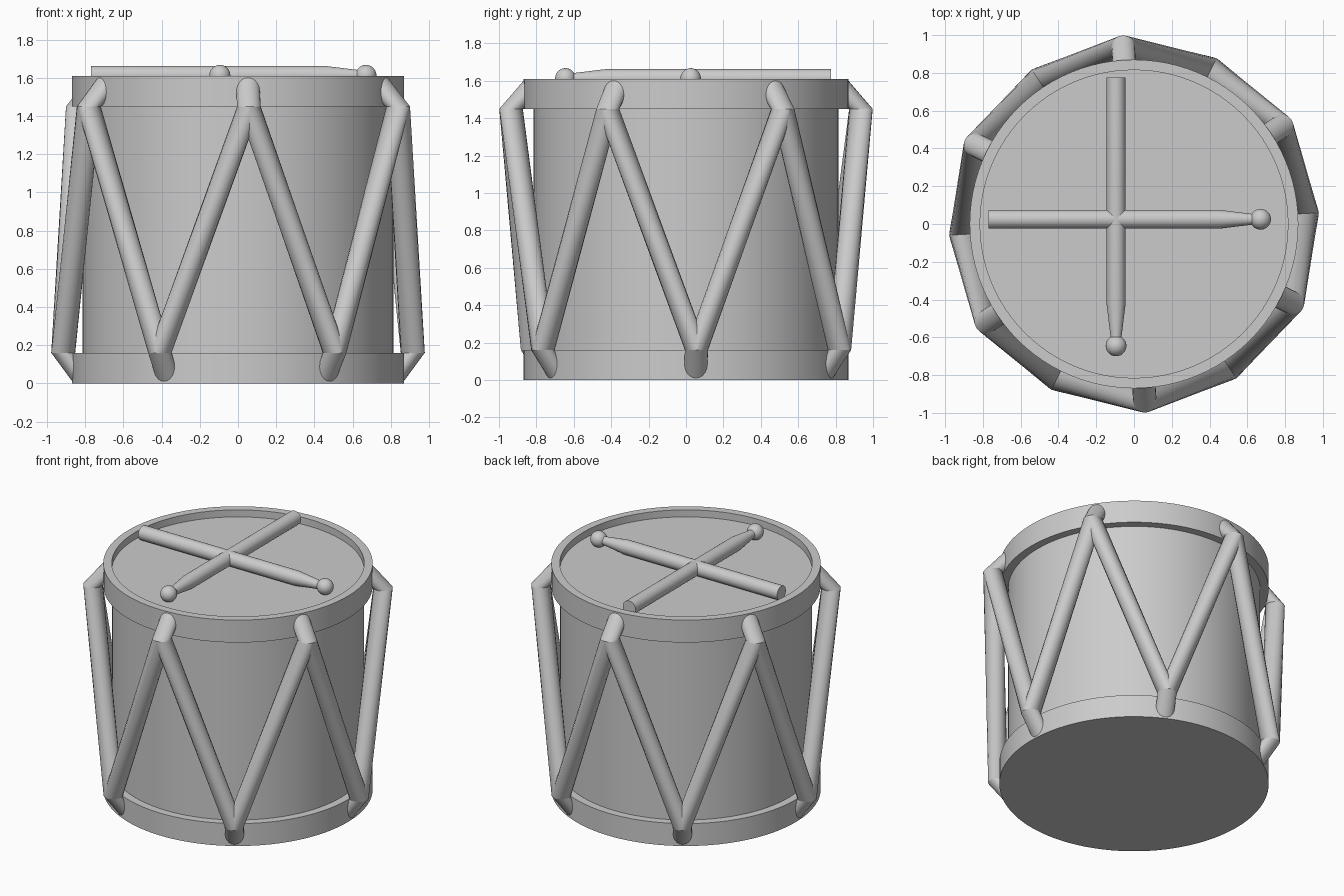
import bpy
import bmesh
from math import cos, sin, pi, radians
from mathutils import Vector, Matrix

cube = bpy.data.objects.get("Cube")
if cube:
    bpy.data.objects.remove(cube, do_unlink=True)

# Single plain grey finish
GREY = (0.6, 0.6, 0.6, 1.0)
grey = bpy.data.materials.new("plain_grey")
grey.use_nodes = True
grey.diffuse_color = GREY
grey.node_tree.nodes["Principled BSDF"].inputs["Base Color"].default_value = GREY

# Main dimensions
R_HOOP, R_SHELL = 0.87, 0.815
H, BAND, HEAD_Z = 1.61, 0.16, 1.56
PEAKS = 12
Z = Vector((0, 0, 1))


def finish(name, bm):
    bmesh.ops.remove_doubles(bm, verts=bm.verts, dist=1e-5)
    bmesh.ops.recalc_face_normals(bm, faces=bm.faces)
    mesh = bpy.data.meshes.new(name)
    bm.to_mesh(mesh)
    bm.free()
    mesh.materials.append(grey)
    obj = bpy.data.objects.new(name, mesh)
    bpy.context.collection.objects.link(obj)
    bpy.ops.object.select_all(action="DESELECT")
    obj.select_set(True)
    bpy.context.view_layer.objects.active = obj
    bpy.ops.object.shade_smooth_by_angle(angle=radians(30))
    return obj


def lathe(name, profile, steps, matrix=None):
    """Spin a (radius, height) profile around z."""
    bm = bmesh.new()
    verts = [bm.verts.new((r, 0, z)) for r, z in profile]
    edges = [bm.edges.new(pair) for pair in zip(verts, verts[1:])]
    bmesh.ops.spin(bm, geom=verts + edges, cent=(0, 0, 0), axis=Z,
                   angle=2 * pi, steps=steps, use_merge=True)
    if matrix:
        bm.transform(matrix)
    return finish(name, bm)


# Drum body: bottom hoop, shell with recessed head, top hoop
lathe("bottom_hoop", [(0, 0), (R_HOOP, 0), (R_HOOP, BAND), (R_SHELL, BAND)], 96)
lathe("shell_and_head", [(R_SHELL, BAND), (R_SHELL, HEAD_Z), (0, HEAD_Z)], 96)
lathe("top_hoop", [(R_SHELL, HEAD_Z), (R_SHELL, H), (R_HOOP, H),
                   (R_HOOP, H - BAND), (R_SHELL, H - BAND)], 96)


def ring(bm, center, side, up, sides=20):
    return [bm.verts.new(center + side * cos(2 * pi * k / sides) + up * sin(2 * pi * k / sides))
            for k in range(sides)]


def bridge(bm, a, b):
    for k in range(len(a)):
        n = (k + 1) % len(a)
        bm.faces.new((a[k], a[n], b[n], b[k]))


def corner(bm, i):
    """Horizontal mitre ring at zigzag corner i; even corners are high."""
    angle = radians(-86.5 + 360 / PEAKS * i)
    out = Vector((cos(angle), sin(angle), 0))
    side = Z.cross(out) * 0.062
    high = i % 2 == 0
    center = out * (0.937 if high else 0.917) + Z * (H - BAND if high else BAND)
    return ring(bm, center, side, out * 0.063), out, side, high


# Zigzag rope: a strand to the next corner and a hook into the hoop
rope = bmesh.new()
for i in range(PEAKS):
    start, out, side, high = corner(rope, i)
    bridge(rope, start, corner(rope, i + 1)[0])
    tip_z = H - BAND / 2 if high else BAND / 2
    up = Z * (BAND / 2 if high else -BAND / 2)
    tip = ring(rope, out * (R_HOOP - 0.008) + Z * tip_z, side, up)
    bridge(rope, corner(rope, i)[0], tip)
    rope.faces.new(tip)
finish("zigzag_rope", rope)


# Drumsticks: handle, tapered neck and round tip, crossed on the head
def stick(name, start, direction, length):
    turn = Vector(direction).to_track_quat("Z", "Y").to_matrix().to_4x4()
    place = Matrix.Translation(start) @ turn
    lathe(name, [(0, 0), (0.05, 0), (0.05, length - 0.22),
                 (0.028, length - 0.04), (0.028, length)], 24, place)
    ball = bmesh.new()
    bmesh.ops.create_uvsphere(ball, u_segments=24, v_segments=14, radius=0.055)
    ball.transform(place @ Matrix.Translation((0, 0, length)))
    finish(name + "_tip", ball)


stick("cross_stick", (-0.77, 0.025, 1.613), (1, 0, 0), 1.44)
stick("long_stick", (-0.095, 0.775, 1.613), (0, -1, 0), 1.42)
